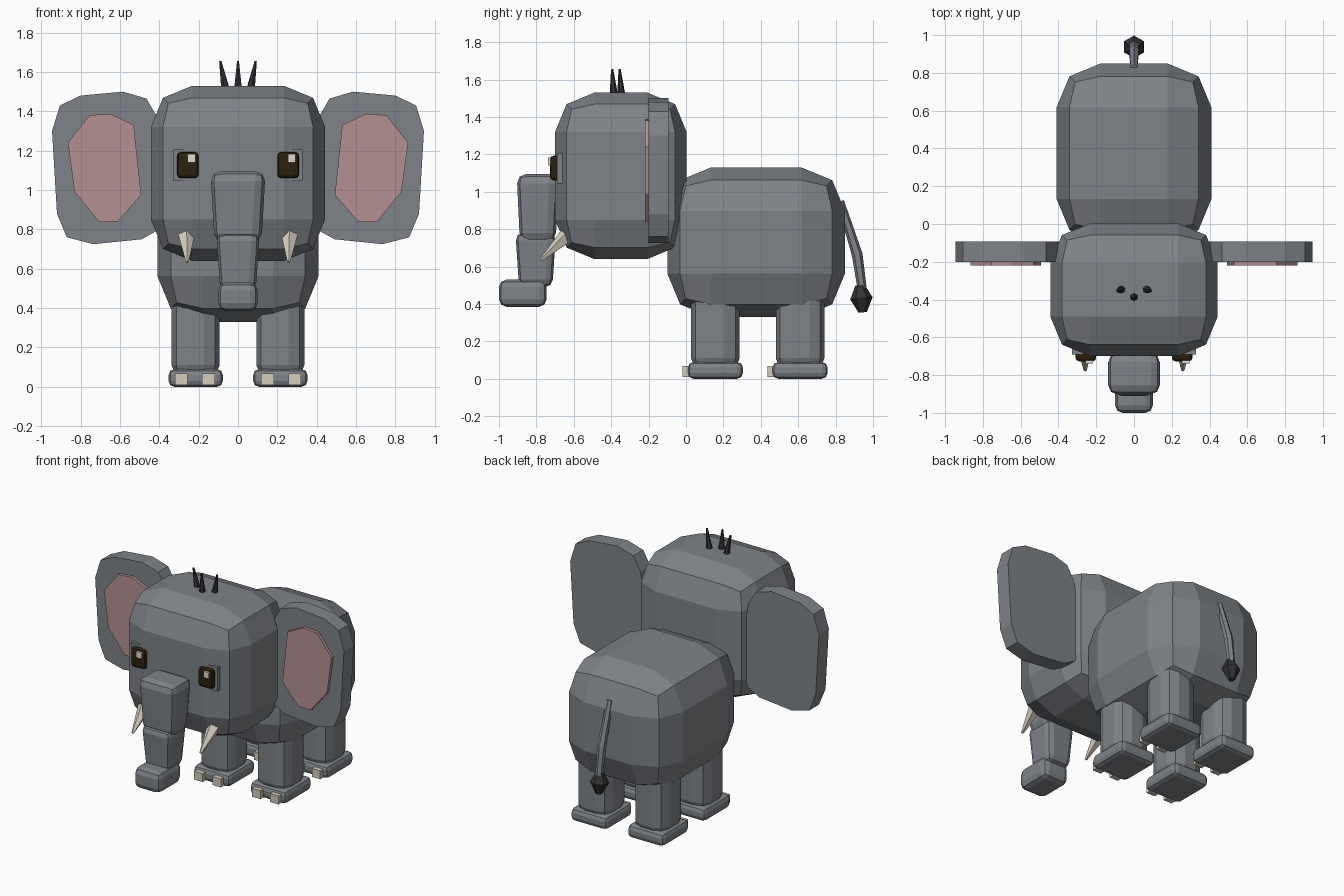
import bpy, bmesh
from mathutils import Vector

cube = bpy.data.objects.get("Cube")
if cube:
    bpy.data.objects.remove(cube, do_unlink=True)


def material(name, r, g, b):
    m = bpy.data.materials.new(name)
    m.use_nodes = True
    m.diffuse_color = (r, g, b, 1)
    m.node_tree.nodes["Principled BSDF"].inputs["Base Color"].default_value = (r, g, b, 1)
    return m


GRAY = material("skin gray", .21, .225, .245)
PINK = material("ear pink", .45, .28, .29)
IVORY = material("ivory", .66, .61, .52)
DARK = material("hair charcoal", .032, .032, .036)
BROWN = material("eye brown", .024, .015, .004)
GLINT = material("eye glint", .75, .71, .63)


def finish(name, bm, mat):
    bmesh.ops.recalc_face_normals(bm, faces=bm.faces)
    mesh = bpy.data.meshes.new(name)
    bm.to_mesh(mesh)
    bm.free()
    mesh.materials.append(mat)
    obj = bpy.data.objects.new(name, mesh)
    bpy.context.collection.objects.link(obj)
    return obj


def block(name, mat, xs, ys, zs, bevel=0, taper=1):
    """Rounded box between limits; taper scales the bottom end."""
    lo, hi = Vector((xs[0], ys[0], zs[0])), Vector((xs[1], ys[1], zs[1]))
    mid, size = (lo + hi) / 2, hi - lo
    bm = bmesh.new()
    bmesh.ops.create_cube(bm, size=1)
    for v in bm.verts:
        k = taper if v.co.z < 0 else 1
        v.co = mid + Vector((v.co.x * size.x * k, v.co.y * size.y * k, v.co.z * size.z))
    if bevel:
        bmesh.ops.bevel(bm, geom=bm.edges[:], offset=bevel, segments=2,
                        profile=0.5, affect='EDGES', clamp_overlap=True)
    return finish(name, bm, mat)


def tube(name, mat, path, radii, sides=6):
    """Faceted tube through the path points with a radius at each."""
    bm = bmesh.new()
    pts = [Vector(p) for p in path]
    axis = (pts[-1] - pts[0]).normalized()
    turn = axis.to_track_quat('Z', 'Y').to_matrix().to_4x4()
    rings = []
    for p, r in zip(pts, radii):
        ring = bmesh.ops.create_circle(bm, segments=sides, radius=r, matrix=turn)["verts"]
        for v in ring:
            v.co += p
        rings.append(ring)
    for a, b in zip(rings, rings[1:]):
        for i in range(sides):
            j = (i + 1) % sides
            bm.faces.new((a[i], a[j], b[j], b[i]))
    bm.faces.new(rings[0])
    bm.faces.new(rings[-1])
    return finish(name, bm, mat)


def slab(name, mat, outline, y0, y1, side):
    """Outline in x and z, extruded along y."""
    bm = bmesh.new()
    face = bm.faces.new([bm.verts.new((side * x, y0, z)) for x, z in outline])
    out = bmesh.ops.extrude_face_region(bm, geom=[face])["geom"]
    for v in out:
        if isinstance(v, bmesh.types.BMVert):
            v.co.y = y1
    return finish(name, bm, mat)


def span(side, a, b):
    return sorted((side * a, side * b))


# Body and head
block("body", GRAY, (-.41, .41), (-.10, .85), (.33, 1.13), .233)
block("head", GRAY, (-.443, .443), (-.70, .003), (.64, 1.53), .21)

# Trunk in three sections
block("trunk_upper", GRAY, (-.14, .14), (-.905, -.68), (.73, 1.095), .05, .85)
block("trunk_middle", GRAY, (-.11, .11), (-.912, -.695), (.49, .78), .04, .82)
block("trunk_tip", GRAY, (-.1, .1), (-1, -.745), (.385, .53), .04)

EAR = [(.945, 1.30), (.905, 1.43), (.80, 1.48), (.585, 1.50), (.465, 1.465), (.41, 1.37),
       (.385, 1.24), (.37, .93), (.40, .80), (.49, .75), (.735, .725), (.87, .76), (.92, .88)]
EAR_INNER = [(.865, 1.24), (.755, 1.38), (.65, 1.388), (.53, 1.33),
             (.492, .975), (.61, .84), (.705, .837), (.83, .99)]

for side, label in ((1, "left"), (-1, "right")):
    # Ears
    slab("ear_" + label, GRAY, EAR, -.2, -.093, side)
    slab("ear_inner_" + label, PINK, EAR_INNER, -.22, -.195, side)

    # Eyes with sockets, glints on the same side of both
    block("eye_socket_" + label, GRAY, span(side, .2, .327), (-.69, -.66), (1.045, 1.207))
    block("eye_" + label, BROWN, span(side, .2, .31), (-.727, -.675), (1.06, 1.193), .02)
    gx = side * .255 + .018
    block("eye_glint_" + label, GLINT, (gx - .02, gx + .02), (-.738, -.72), (1.14, 1.182))

    # Tusks
    tube("tusk_" + label, IVORY, [(side * .262, -.635, .765), (side * .258, -.775, .635)],
         (.045, .008), 5)

    # Legs, feet and toenails
    for y, end in ((.157, "front"), (.61, "back")):
        part = end + "_" + label
        x = side * .215
        block("leg_" + part, GRAY, (x - .122, x + .122), (y - .13, y + .13), (.03, .62), .08)
        block("foot_" + part, GRAY, (x - .138, x + .138), (y - .147, y + .147), (0, .09), .03)
        for n, off in (("inner", .15), ("outer", .288)):
            block("toenail_" + n + "_" + part, IVORY, span(side, off - .032, off + .032),
                  (y - .175, y - .1), (.01, .068))

# Hair tuft on the crown
for x, y, lean in ((-.062, -.345, -.028), (0, -.385, 0), (.062, -.345, .028)):
    tube("hair_spike", DARK, [(x, y, 1.5), (x + lean, y - .01, 1.655)], (.024, .006), 6)

# Tail
tube("tail", GRAY, [(0, .825, .95), (0, .915, .665), (0, .945, .46)], (.02, .029, .024), 6)
tube("tail_tuft", DARK, [(0, .93, .5), (0, .938, .43), (0, .945, .355)], (.025, .06, .022), 6)
